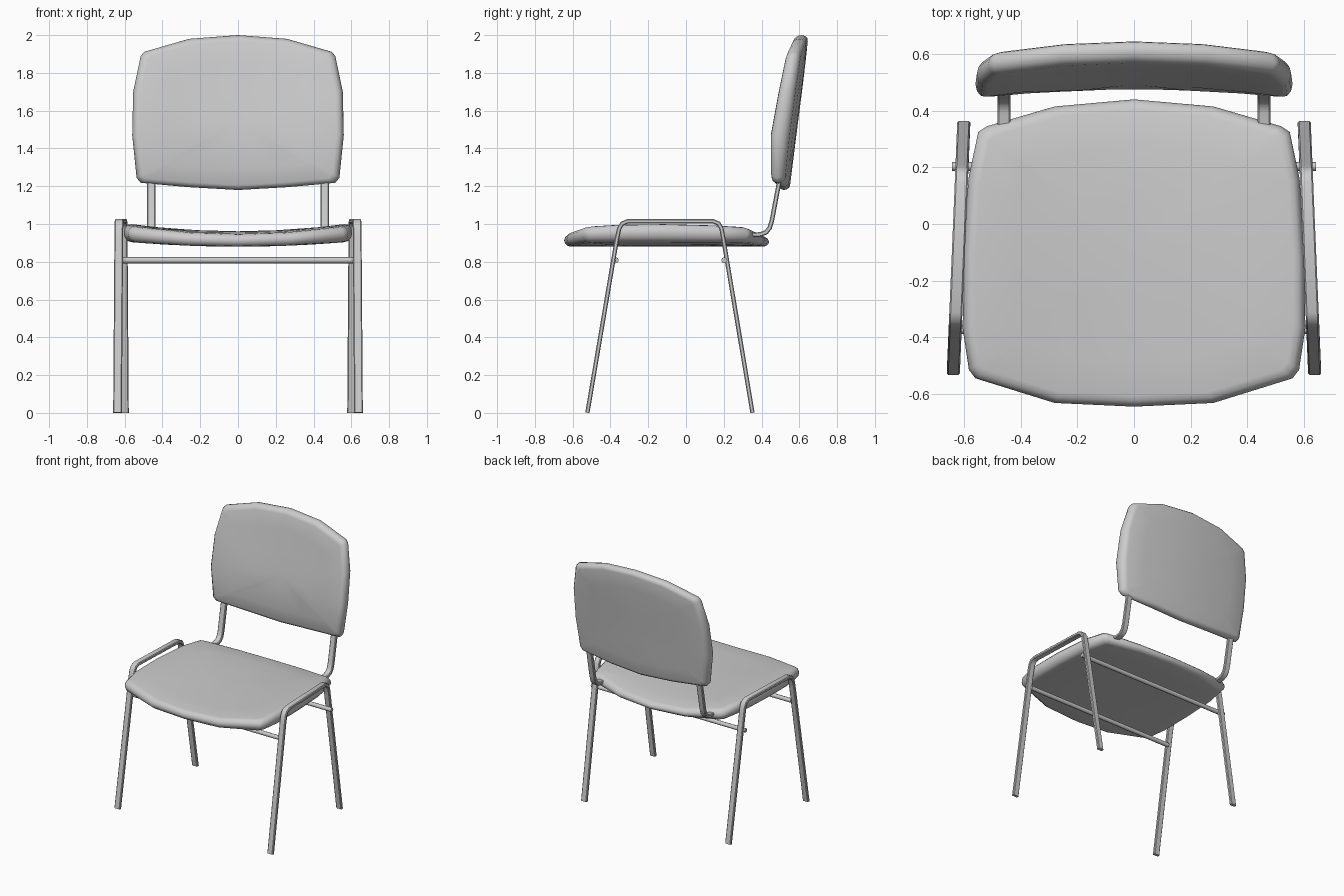
import bpy, bmesh, math
from mathutils import Vector

if "Cube" in bpy.data.objects:
    bpy.data.objects.remove(bpy.data.objects["Cube"])


def finish(name, bm, angle=40):
    bmesh.ops.recalc_face_normals(bm, faces=bm.faces)
    mesh = bpy.data.meshes.new(name)
    bm.to_mesh(mesh)
    bm.free()
    ob = bpy.data.objects.new(name, mesh)
    bpy.context.collection.objects.link(ob)
    bpy.ops.object.select_all(action='DESELECT')
    ob.select_set(True)
    bpy.context.view_layer.objects.active = ob
    bpy.ops.object.shade_smooth_by_angle(angle=math.radians(angle))
    return ob


def interp(table, v):
    if v <= table[0][0]:
        return table[0][1]
    for (a, fa), (b, fb) in zip(table, table[1:]):
        if v <= b:
            return fa + (fb - fa) * (v - a) / (b - a)
    return table[-1][1]


def skin(bm, rings):
    n = len(rings[0])
    for r, s in zip(rings, rings[1:]):
        for i in range(n):
            j = (i + 1) % n
            bm.faces.new((r[i], r[j], s[j], s[i]))


def cushion(name, half, centre, near, far, place):
    """Padded panel: half outline mirrored in x, rounded rim between two surfaces."""
    outline = half + [(-x, v) for x, v in reversed(half) if x > 0]
    profile = [(.35, 1), (.7, 1), (.93, 1), (.965, .95), (.99, .76), (1, .5),
               (.99, .24), (.965, .05), (.93, 0), (.7, 0), (.35, 0)]
    bm = bmesh.new()

    def vert(u, v, t):
        w = far(u, v) + (near(u, v) - far(u, v)) * t
        return bm.verts.new(place(u, v, w))

    rings = [[vert(u * s, centre + (v - centre) * s, t) for u, v in outline]
             for s, t in profile]
    skin(bm, rings)
    n = len(outline)
    for ring, t in ((rings[0], 1), (rings[-1], 0)):
        c = vert(0, centre, t)
        for i in range(n):
            bm.faces.new((c, ring[i], ring[(i + 1) % n]))
    return finish(name, bm, 60)


def flat_bar(name, path, x_at, width, thick):
    """Flat tube with chamfered corners swept along a path in the y-z plane."""
    bm = bmesh.new()
    pts = [Vector(p) for p in path]
    w, t, c = width / 2, thick / 2, .005
    section = [(w, t - c), (w - c, t), (c - w, t), (-w, t - c),
               (-w, c - t), (c - w, -t), (w - c, -t), (w, c - t)]
    rings = []
    for i, p in enumerate(pts):
        d1 = (p - pts[i - 1]).normalized() if i else None
        d2 = (pts[i + 1] - p).normalized() if i < len(pts) - 1 else None
        d = ((d1 or d2) + (d2 or d1)).normalized()
        nrm = Vector((-d.y, d.x)) / max(.5, d.dot(d1 or d2))
        ring = []
        for a, b in section:
            q = p + nrm * b
            ring.append(bm.verts.new((x_at(p.x) + a, q.x, max(0, q.y))))
        rings.append(ring)
    skin(bm, rings)
    bm.faces.new(rings[0])
    bm.faces.new(rings[-1])
    return finish(name, bm)


# Seat: dished across the width, gently domed front to back
seat_half = [(0, .44), (.28, .415), (.52, .345), (.55, .325), (.585, .16),
             (.603, -.12), (.605, -.37), (.583, -.515), (.56, -.545),
             (.28, -.632), (0, -.645)]
seat_dome = [(-.65, .945), (-.55, .95), (-.3, .96), (0, .962), (.3, .952), (.44, .93)]
half = seat_half[:-1] + [(0, -.645)]


def full(half_pts):
    return half_pts


cushion("seat", half, -.1,
        lambda x, y: interp(seat_dome, y) + .12 * x * x,
        lambda x, y: .88 + .075 * x * x,
        lambda u, v, w: (u, v, w))

# Backrest: leaning back, wrapped forward at the sides
back_half = [(0, 2.0), (.26, 1.98), (.495, 1.912), (.515, 1.89), (.555, 1.7),
             (.56, 1.47), (.537, 1.245), (.515, 1.218), (.26, 1.195), (0, 1.18)]
front_y = [(1.18, .492), (1.25, .478), (1.45, .475), (1.7, .52), (1.9, .557), (2, .575)]
rear_y = [(1.18, .548), (1.5, .588), (1.8, .627), (2, .648)]
cushion("backrest", back_half, 1.55,
        lambda x, z: interp(front_y, z) - .11 * x * x,
        lambda x, z: interp(rear_y, z) - .13 * x * x,
        lambda u, v, w: (u, w, v))

# Side frames: one bent flat tube per side makes both legs and the top rail
frame_path = [(-.522, 0), (-.366, .92), (-.354, .975), (-.338, 1.002), (-.31, 1.014),
              (.145, 1.014), (.173, 1.002), (.188, .975), (.198, .92), (.352, 0)]
# Backrest supports: bent flat tubes rising from the rear of the seat
support_path = [(.3, .94), (.395, .945), (.425, .957), (.443, .98), (.455, 1.02),
                (.487, 1.19), (.505, 1.28)]
for side, s in (("left", -1), ("right", 1)):
    flat_bar(side + "_leg_frame", frame_path,
             lambda y: s * (.616 - .042 * y), .046, .023)
    flat_bar(side + "_backrest_support", support_path, lambda y: s * .459, .046, .024)

# Cross bars under the seat
for name, y, reach in (("front_cross_bar", -.372, .62), ("rear_cross_bar", .203, .642)):
    bpy.ops.mesh.primitive_cylinder_add(vertices=8, radius=.016, depth=2 * reach,
                                        location=(0, y, .808),
                                        rotation=(0, math.pi / 2, 0))
    bar = bpy.context.object
    bar.name = name
    bpy.ops.object.shade_smooth_by_angle(angle=math.radians(50))
